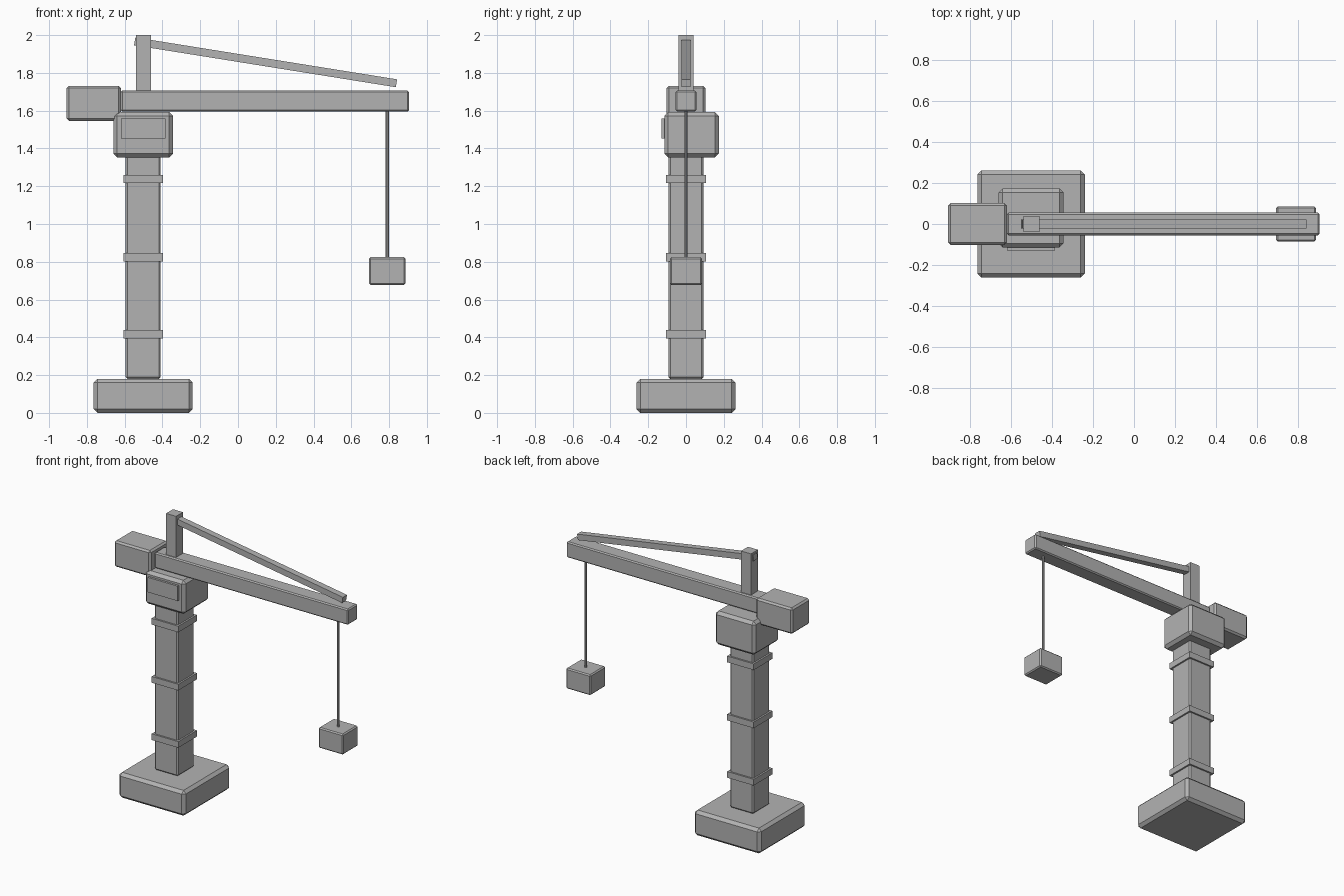
import bpy
import math
from mathutils import Vector

cube = bpy.data.objects.get("Cube")
if cube:
    bpy.data.objects.remove(cube, do_unlink=True)

grey = bpy.data.materials.new("plain grey")
grey.use_nodes = True
COLOUR = (0.45, 0.45, 0.45, 1)
grey.diffuse_color = COLOUR
grey.node_tree.nodes["Principled BSDF"].inputs["Base Color"].default_value = COLOUR


def finish(name, bevel=0):
    """Name the active object, colour it and chamfer its edges."""
    obj = bpy.context.object
    obj.name = name
    obj.data.materials.append(grey)
    bpy.ops.object.transform_apply(location=False, rotation=False, scale=True)
    if bevel:
        mod = obj.modifiers.new("chamfer", "BEVEL")
        mod.width = bevel
        mod.segments = 1
    return obj


def box(name, x, y, z, bevel=0):
    """Box from (min, max) pairs on each axis."""
    low, high = (Vector(c) for c in zip(x, y, z))
    bpy.ops.mesh.primitive_cube_add(size=1, location=(low + high) / 2)
    bpy.context.object.scale = high - low
    return finish(name, bevel)


def square(centre, half):
    return (centre - half, centre + half)


MAST_X = -0.502
HOOK_X = 0.79

# Foundation and mast
box("base", square(MAST_X, 0.262), square(0, 0.262), (0, 0.18), 0.02)
box("mast", square(MAST_X, 0.093), square(0, 0.093), (0.18, 1.38), 0.01)
for i, z in enumerate((0.416, 0.824, 1.238)):
    box(f"mast_collar_{i + 1}", square(MAST_X, 0.105), square(0, 0.105), square(z, 0.022))

# Operator cab with its front window panel
box("cab", square(MAST_X, 0.158), (-0.115, 0.174), (1.353, 1.592), 0.02)
box("cab_window", (-0.62, -0.385), (-0.13, -0.11), (1.452, 1.558))

# Jib, counterweight and top post
box("jib", (-0.62, 0.905), square(0, 0.055), (1.595, 1.707), 0.008)
box("counterweight", (-0.907, -0.62), square(0, 0.102), (1.546, 1.731), 0.012)
box("top_post", square(-0.5, 0.039), square(0, 0.039), (1.7, 2.0))

# Sloping tie bar from the post to the jib tip
start, end = Vector((-0.547, 0, 1.967)), Vector((0.839, 0, 1.745))
run = end - start
tie = box("tie_bar", square(0, run.length / 2), square(0, 0.023), square(0, 0.021))
tie.location = (start + end) / 2
tie.rotation_euler.y = -math.atan2(run.z, run.x)

# Hoist cable and hanging load
bpy.ops.mesh.primitive_cylinder_add(vertices=8, radius=0.009, depth=0.8,
                                    location=(HOOK_X, 0, 1.21))
finish("hoist_cable")
box("load", square(HOOK_X, 0.097), square(0, 0.086), (0.678, 0.824), 0.008)
